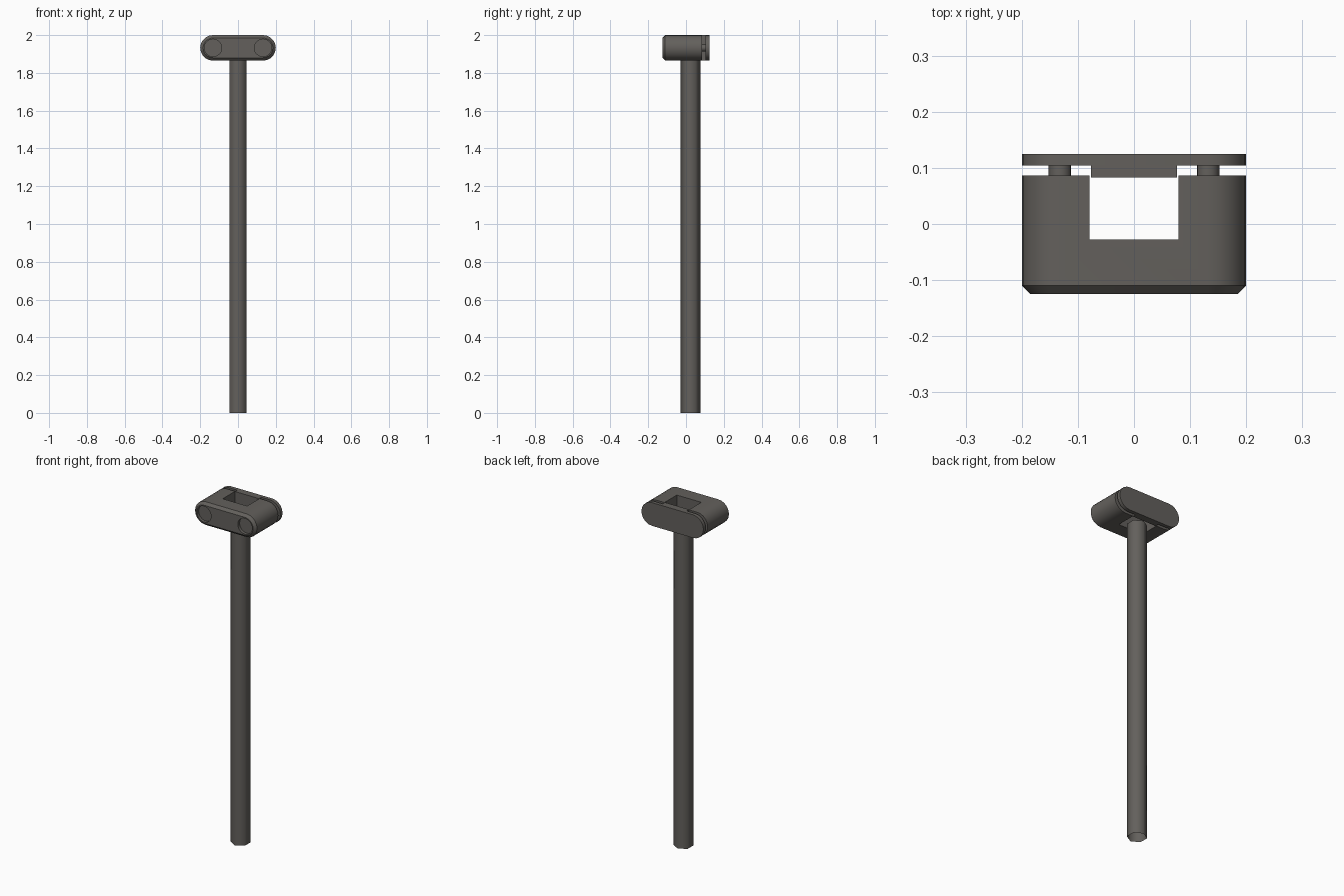
import bpy, bmesh, math
from mathutils import Matrix

if "Cube" in bpy.data.objects:
    bpy.data.objects.remove(bpy.data.objects["Cube"])

metal = bpy.data.materials.new("dark_warm_grey")
metal.diffuse_color = (0.125, 0.117, 0.107, 1)
metal.use_nodes = True
metal.node_tree.nodes["Principled BSDF"].inputs["Base Color"].default_value = metal.diffuse_color

ZC, R, HALF = 1.9325, 0.0675, 0.1325   # clamp centre height, end radius, straight half length
PIN_X = 0.132


def finish(name, bm, angle=30):
    bmesh.ops.recalc_face_normals(bm, faces=bm.faces)
    me = bpy.data.meshes.new(name)
    bm.to_mesh(me)
    bm.free()
    ob = bpy.data.objects.new(name, me)
    bpy.context.collection.objects.link(ob)
    me.materials.append(metal)
    smooth(ob, angle)
    return ob


def smooth(ob, angle):
    bpy.ops.object.select_all(action='DESELECT')
    ob.select_set(True)
    bpy.context.view_layer.objects.active = ob
    bpy.ops.object.shade_smooth_by_angle(angle=math.radians(angle))


def pill(name, sections, n=10):
    """Rounded bar along y; sections are (y, inset)."""
    bm = bmesh.new()
    rings = []
    for y, inset in sections:
        ring = []
        for s, start in ((1, -math.pi / 2), (-1, math.pi / 2)):
            for i in range(n + 1):
                a = start + math.pi * i / n
                r = R - inset
                ring.append(bm.verts.new((s * HALF + r * math.cos(a), y, ZC + r * math.sin(a))))
        rings.append(ring)
    for a, b in zip(rings, rings[1:]):
        for i in range(len(a)):
            j = (i + 1) % len(a)
            bm.faces.new((a[i], a[j], b[j], b[i]))
    bm.faces.new(rings[0])
    bm.faces.new(rings[-1])
    return finish(name, bm)


def box(name, x, y0, y1, z0, z1):
    bm = bmesh.new()
    bmesh.ops.create_cube(bm, size=1, matrix=Matrix.Translation((0, (y0 + y1) / 2, (z0 + z1) / 2))
                          @ Matrix.Diagonal((2 * x, y1 - y0, z1 - z0, 1)))
    return finish(name, bm)


def rod(name, x, y0, y1, r, n=24):
    bm = bmesh.new()
    bmesh.ops.create_cone(bm, cap_ends=True, segments=n, radius1=r, radius2=r, depth=y1 - y0,
                          matrix=Matrix.Translation((x, (y0 + y1) / 2, ZC))
                          @ Matrix.Rotation(math.pi / 2, 4, 'X'))
    return finish(name, bm)


def cut(ob, cutter):
    cutter.hide_render = True
    m = ob.modifiers.new("cut", 'BOOLEAN')
    m.operation, m.solver, m.object = 'DIFFERENCE', 'EXACT', cutter
    bpy.context.view_layer.objects.active = ob
    bpy.ops.object.modifier_apply(modifier=m.name)
    bpy.data.objects.remove(cutter)


# clamp body: chamfered front, open slot at the back, shallow bolt recesses
body = pill("clamp_body", [(-0.125, 0.015), (-0.11, 0), (0.086, 0)])
cut(body, box("slot_cutter", 0.079, -0.028, 0.2, 1.8, 2.1))
for sx in (-1, 1):
    cut(body, rod("recess_cutter", sx * PIN_X, -0.2, -0.108, 0.046))
smooth(body, 30)

# back plate with its tongue closing the slot
pill("clamp_plate", [(0.104, 0), (0.125, 0)])
box("plate_tongue", 0.077, 0.083, 0.106, ZC - R, ZC + R)

# bolts joining body and plate
for sx, side in ((-1, "left"), (1, "right")):
    rod(side + "_bolt", sx * PIN_X, 0.07, 0.115, 0.02, 16)

# pole: open six-sided tube, smooth shaded
bm = bmesh.new()
bmesh.ops.create_cone(bm, cap_ends=False, segments=6, radius1=0.053, radius2=0.053, depth=1.87,
                      matrix=Matrix.Translation((0, 0.024, 0.935)))
finish("pole", bm, 80)
